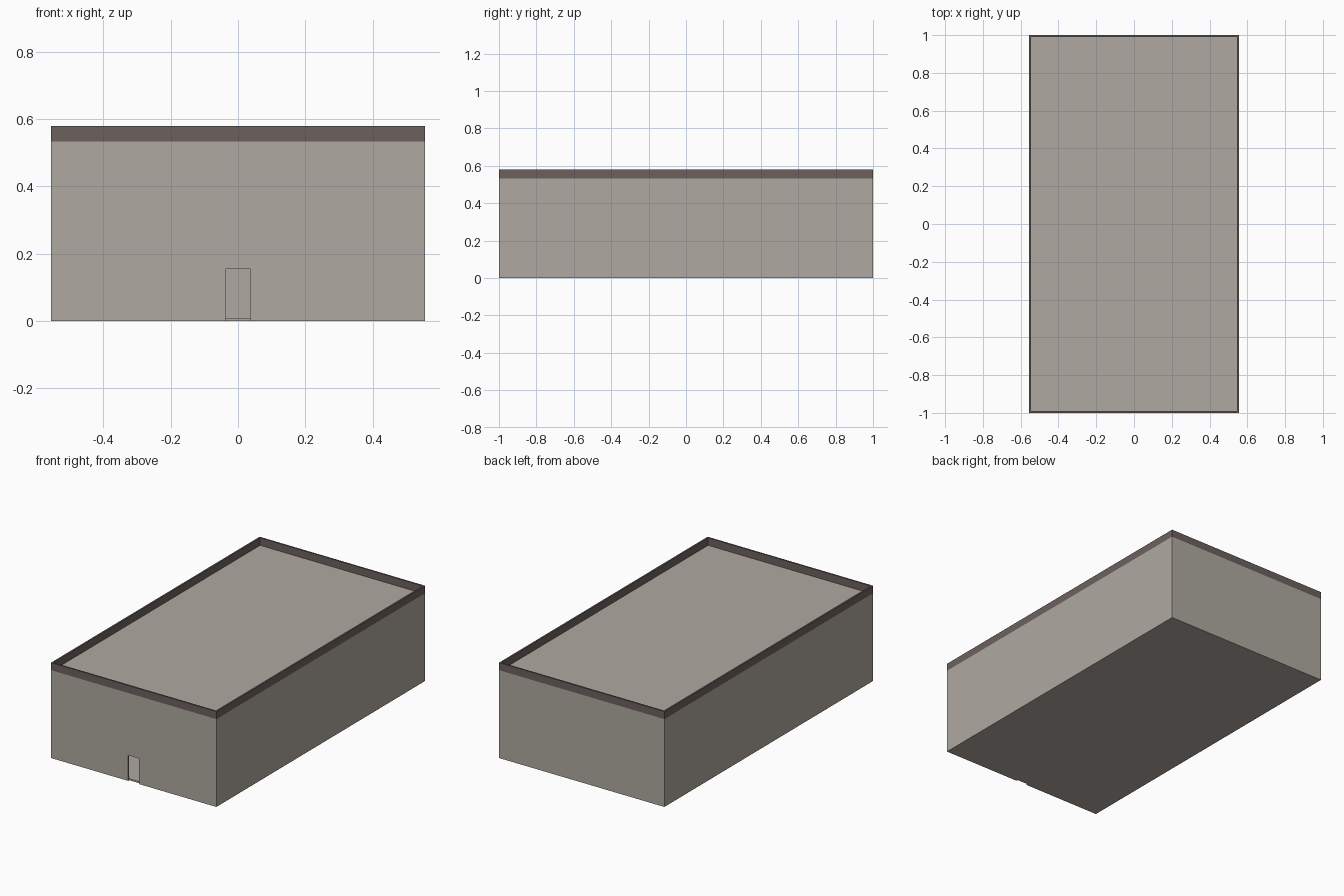
import bpy

if "Cube" in bpy.data.objects:
    bpy.data.objects.remove(bpy.data.objects["Cube"])

# Main dimensions
HX, HY = 0.555, 1.0        # half width, half length
T = 0.01                   # wall and slab thickness
ROOF_Z, TOP_Z = 0.533, 0.579
DOOR_HALF, DOOR_Z = 0.037, 0.155


def material(name, rgb):
    m = bpy.data.materials.new(name)
    m.diffuse_color = (*rgb, 1.0)
    m.use_nodes = True
    m.node_tree.nodes["Principled BSDF"].inputs["Base Color"].default_value = m.diffuse_color
    return m


STONE = material("warm grey wall", (0.43, 0.40, 0.355))
TRIM = material("dark brown trim", (0.152, 0.119, 0.111))


def box(name, lo, hi, mat):
    bpy.ops.mesh.primitive_cube_add(size=1)
    ob = bpy.context.object
    ob.name = name
    for v in ob.data.vertices:
        v.co = [lo[i] if v.co[i] < 0 else hi[i] for i in range(3)]
    ob.data.materials.append(mat)
    return ob


def cut(ob, lo, hi):
    """Subtract a box from the object and discard the cutter."""
    cutter = box("cutter", lo, hi, ob.data.materials[0])
    cutter.hide_render = True
    mod = ob.modifiers.new("cut", 'BOOLEAN')
    mod.operation = 'DIFFERENCE'
    mod.solver = 'EXACT'
    mod.object = cutter
    bpy.context.view_layer.objects.active = ob
    bpy.ops.object.modifier_apply(modifier=mod.name)
    bpy.data.objects.remove(cutter, do_unlink=True)


def ring(name, z0, z1, mat):
    """Thin rectangular tube around the building."""
    ob = box(name, (-HX, -HY, z0), (HX, HY, z1), mat)
    cut(ob, (-HX + T, -HY + T, z0 - 0.1), (HX - T, HY - T, z1 + 0.1))
    return ob


# Outer walls with the doorway cut through the front
walls = ring("walls", 0, ROOF_Z, STONE)
cut(walls, (-DOOR_HALF, -HY - 0.1, -0.1), (DOOR_HALF, -HY + 0.1, DOOR_Z))

# Dark parapet band above the walls
ring("parapet", ROOF_Z, TOP_Z, TRIM)

# Floor and flat roof slabs between the walls
for name, z in (("floor", 0), ("roof", ROOF_Z - T)):
    box(name, (-HX + T, -HY + T, z), (HX - T, HY - T, z + T), STONE)
